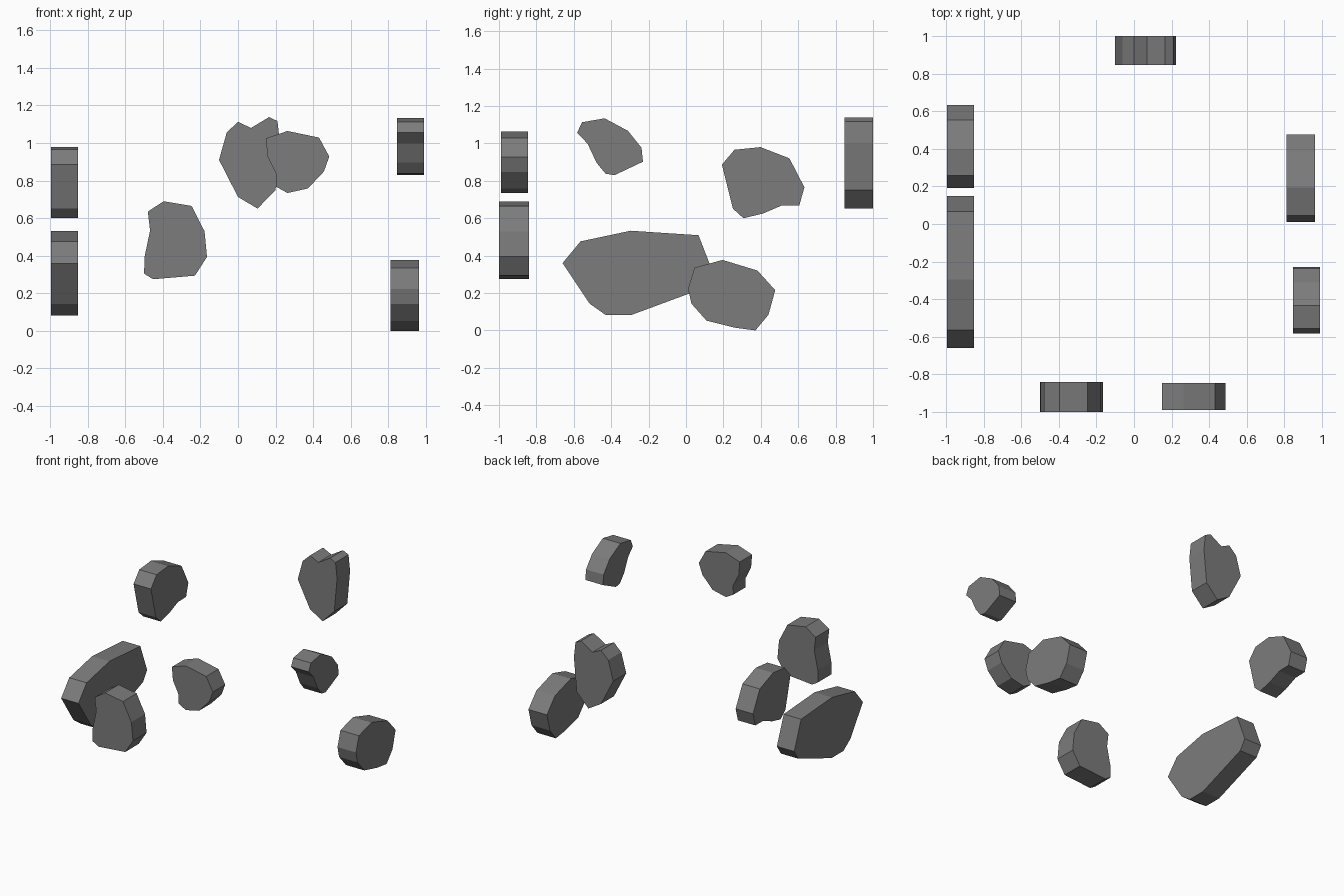
import bpy, bmesh

grey = bpy.data.materials.new("stone_grey")
grey.diffuse_color = (0.2, 0.2, 0.2, 1)


def stone(name, axis, lo, hi, outline):
    """Extrude a faceted outline (horizontal, z) along x or y from lo to hi."""
    def place(p, d):
        return (d, p[0], p[1]) if axis == "x" else (p[0], d, p[1])
    bm = bmesh.new()
    face = bm.faces.new([bm.verts.new(place(p, lo)) for p in outline])
    ext = bmesh.ops.extrude_face_region(bm, geom=[face])
    shift = (hi - lo, 0, 0) if axis == "x" else (0, hi - lo, 0)
    bmesh.ops.translate(bm, vec=shift,
                        verts=[v for v in ext["geom"] if isinstance(v, bmesh.types.BMVert)])
    bmesh.ops.recalc_face_normals(bm, faces=bm.faces)
    mesh = bpy.data.meshes.new(name)
    bm.to_mesh(mesh)
    bm.free()
    mesh.materials.append(grey)
    bpy.context.collection.objects.link(bpy.data.objects.new(name, mesh))


# Front stones
stone("front_left_stone", "y", -1.0, -.84, [
    (-.48, .635), (-.396, .69), (-.247, .665), (-.178, .53), (-.165, .394),
    (-.229, .294), (-.452, .275), (-.50, .305), (-.497, .396), (-.468, .534)])
stone("front_right_stone", "y", -.99, -.845, [
    (.149, 1.025), (.263, 1.064), (.431, 1.029), (.486, .928), (.457, .848),
    (.372, .758), (.263, .734), (.202, .768), (.203, .835), (.157, .928)])

# Back stone
stone("back_stone", "y", .847, 1.0, [
    (0, 1.113), (.069, 1.08), (.165, 1.138), (.21, 1.117), (.223, 1.0),
    (.2, .75), (.104, .651), (0, .713), (-.101, .91), (-.06, 1.056)])

# Right stones
stone("right_front_stone", "x", .845, .99, [
    (-.556, 1.113), (-.435, 1.134), (-.31, 1.067), (-.238, .977), (-.23, .902),
    (-.382, .83), (-.43, .838), (-.478, .896), (-.526, .998), (-.582, 1.057)])
stone("right_back_stone", "x", .812, .964, [
    (.045, .335), (.195, .377), (.382, .32), (.477, .215), (.441, .084),
    (.371, 0), (.259, .015), (.11, .052), (.029, .143), (.011, .223)])

# Left stones
stone("left_back_stone", "x", -.995, -.852, [
    (.259, .966), (.398, .98), (.553, .92), (.633, .765), (.606, .669),
    (.51, .667), (.409, .624), (.307, .6), (.251, .651), (.192, .886)])
stone("left_front_stone", "x", -.995, -.852, [
    (-.564, .476), (-.296, .533), (.067, .509), (.148, .3), (.1, .228),
    (.02, .198), (-.291, .083), (-.43, .083), (-.515, .143), (-.66, .36)])
